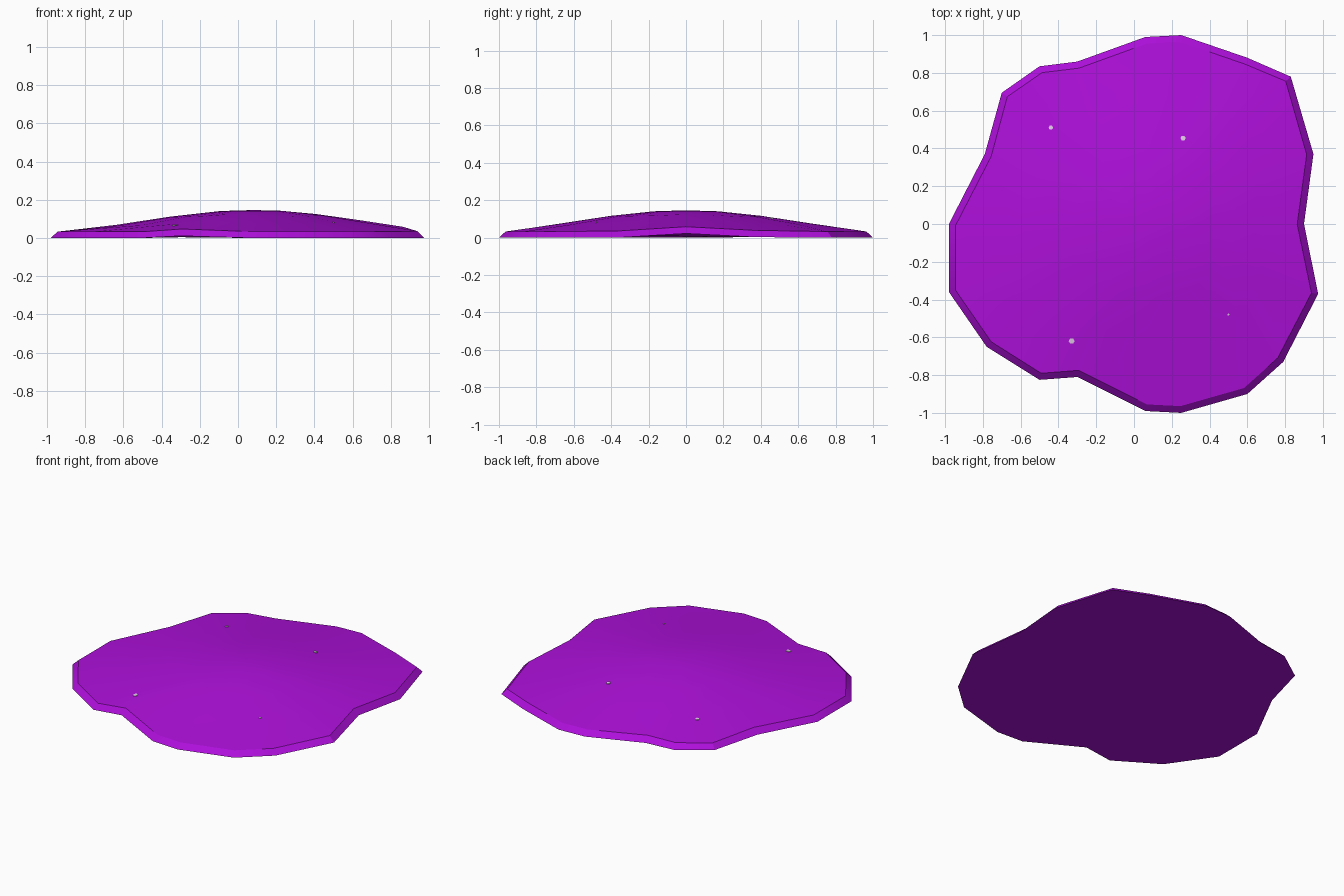
import bpy, bmesh, math
from mathutils import Vector

if "Cube" in bpy.data.objects:
    bpy.data.objects.remove(bpy.data.objects["Cube"])


def material(name, rgb):
    m = bpy.data.materials.new(name)
    m.diffuse_color = (*rgb, 1)
    m.use_nodes = True
    m.node_tree.nodes["Principled BSDF"].inputs["Base Color"].default_value = m.diffuse_color
    return m


PURPLE = material("slime purple", (0.42, 0.005, 0.70))
PALE = material("pale lilac", (0.80, 0.62, 0.85))

# puddle outline, counter-clockwise seen from above
OUTLINE = [(0.25, 1.0), (0.06, 0.99), (-0.30, 0.86), (-0.50, 0.835),
           (-0.70, 0.695), (-0.79, 0.37), (-0.98, 0.0), (-0.98, -0.36),
           (-0.78, -0.65), (-0.50, -0.825), (-0.30, -0.81), (0.06, -0.99),
           (0.25, -1.0), (0.60, -0.90), (0.79, -0.73), (0.975, -0.37),
           (0.90, 0.0), (0.95, 0.37), (0.83, 0.78), (0.60, 0.88)]
CENTRE = Vector((0.08, 0.0))
PROFILE = [(0, 0.146), (0.16, 0.142), (0.38, 0.12), (0.95, 0.033), (2, 0.03)]


def height(p):
    """Dome height above a point, from its distance to the centre."""
    r = (Vector(p) - CENTRE).length
    for (r0, z0), (r1, z1) in zip(PROFILE, PROFILE[1:]):
        if r <= r1:
            return z0 + (z1 - z0) * (r - r0) / (r1 - r0)


def finish(bm, name, mat):
    bmesh.ops.recalc_face_normals(bm, faces=bm.faces)
    me = bpy.data.meshes.new(name)
    bm.to_mesh(me)
    bm.free()
    ob = bpy.data.objects.new(name, me)
    bpy.context.collection.objects.link(ob)
    me.materials.append(mat)
    return ob


# puddle body: bevelled rim, low dome on top, flat closed underside
bm = bmesh.new()
pts = [Vector(p) for p in OUTLINE]
n = len(pts)
inset = []
for i, p in enumerate(pts):
    a = (p - pts[i - 1]).normalized()
    b = (pts[(i + 1) % n] - p).normalized()
    t = (a + b).normalized()
    inset.append(p + Vector((-t.y, t.x)) * 0.036)

rings = [[bm.verts.new((p.x, p.y, max(0, height(q) - 0.036))) for p, q in zip(pts, inset)]]
for f in (1, 0.7, 0.42, 0.18):
    ring = []
    for q in inset:
        c = CENTRE + (q - CENTRE) * f
        ring.append(bm.verts.new((c.x, c.y, height(c))))
    rings.append(ring)
for lo, hi in zip(rings, rings[1:]):
    for i in range(n):
        j = (i + 1) % n
        bm.faces.new((lo[i], lo[j], hi[j], hi[i]))
top = bm.verts.new((CENTRE.x, CENTRE.y, 0.146))
for i in range(n):
    bm.faces.new((rings[-1][i], rings[-1][(i + 1) % n], top))
bm.faces.new(list(reversed(rings[0])))
puddle = finish(bm, "puddle", PURPLE)

bpy.context.view_layer.objects.active = puddle
puddle.select_set(True)
bpy.ops.object.shade_smooth_by_angle(angle=math.radians(25))

# tiny pale flecks lying on the dome
FLECKS = [(-0.44, 0.51, 0.012), (0.26, 0.455, 0.014), (-0.745, -0.26, 0.007),
          (-0.33, -0.62, 0.016), (0.50, -0.48, 0.006)]
bm = bmesh.new()
for x, y, r in FLECKS:
    vs = []
    for k in range(6):
        a = math.tau * k / 6
        px, py = x + r * math.cos(a), y + r * math.sin(a)
        vs.append(bm.verts.new((px, py, height((px, py)) + 0.004)))
    face = bm.faces.new(vs)
    out = bmesh.ops.extrude_face_region(bm, geom=[face])
    for v in out["geom"]:
        if isinstance(v, bmesh.types.BMVert):
            v.co.z -= 0.008
finish(bm, "flecks", PALE)
